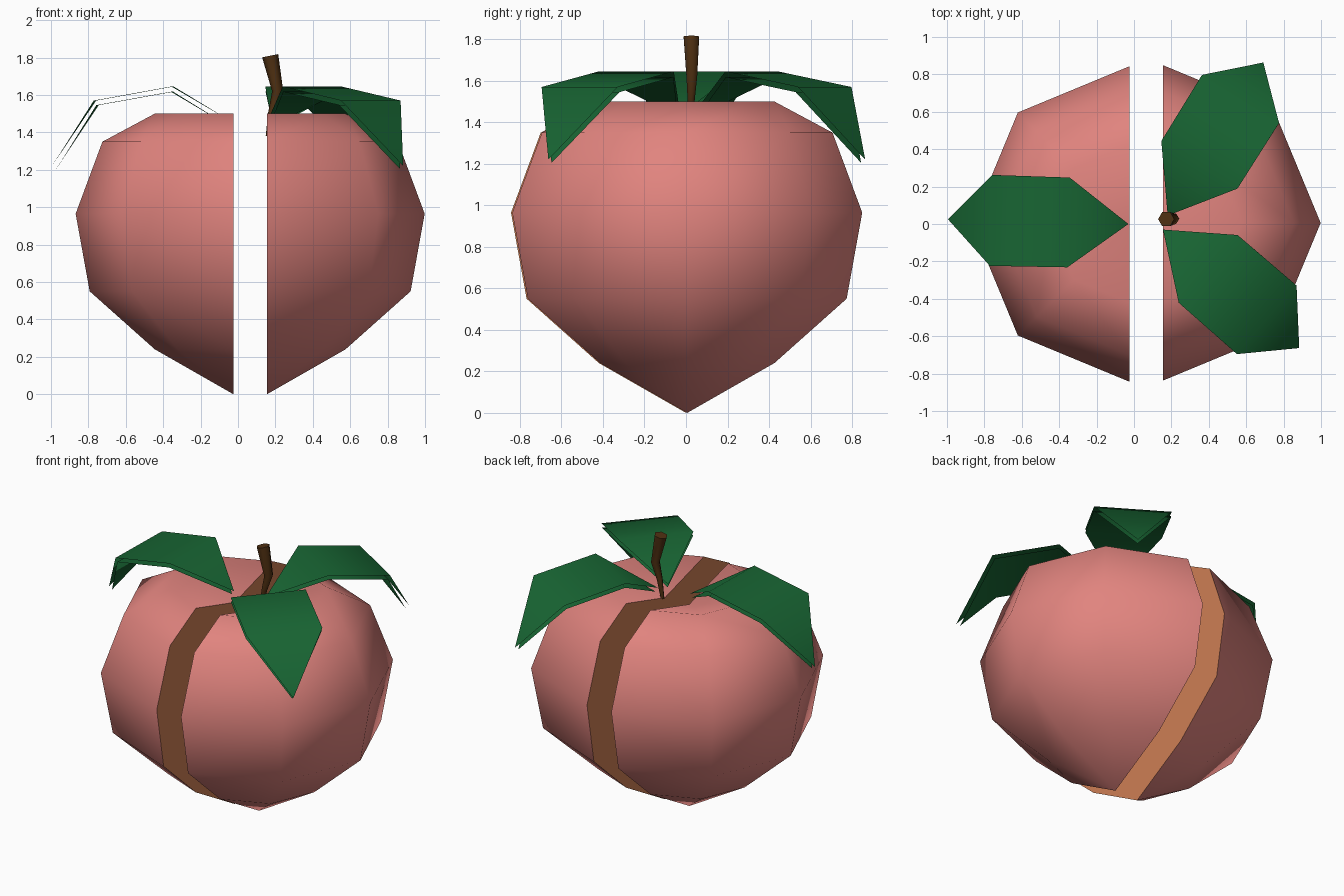
import bpy, bmesh, math
from mathutils import Vector, Matrix

if "Cube" in bpy.data.objects:
    bpy.data.objects.remove(bpy.data.objects["Cube"])


def material(name, rgb):
    m = bpy.data.materials.new(name)
    m.diffuse_color = (*rgb, 1)
    m.use_nodes = True
    m.node_tree.nodes["Principled BSDF"].inputs["Base Color"].default_value = m.diffuse_color
    return m


SKIN = material("skin", (0.75, 0.23, 0.21))
FLESH = material("flesh", (0.62, 0.21, 0.09))
LEAF = material("leaf_green", (0.009, 0.13, 0.033))
BARK = material("bark", (0.08, 0.03, 0.006))


def finish(name, bm, mats, angle):
    me = bpy.data.meshes.new(name)
    bm.to_mesh(me)
    bm.free()
    ob = bpy.data.objects.new(name, me)
    bpy.context.collection.objects.link(ob)
    for m in mats:
        me.materials.append(m)
    bpy.ops.object.select_all(action='DESELECT')
    ob.select_set(True)
    bpy.context.view_layer.objects.active = ob
    bpy.ops.object.shade_smooth_by_angle(angle=math.radians(angle))
    return ob


# Peach halves: half revolution of a (radius, z) profile, capped by a flat cut face
PROFILE = [(0.42, 0.24), (0.768, 0.55), (0.843, 0.965), (0.70, 1.35), (0.42, 1.5)]


def half(name, side, x, y):
    bm = bmesh.new()
    bottom = bm.verts.new((x, y, 0))
    dimple = bm.verts.new((x, y, 1.38))
    cols = []
    for i in range(5):
        a = -math.pi / 2 + i * math.pi / 4
        cols.append([bm.verts.new((x + side * r * math.cos(a), y + r * math.sin(a), z))
                     for r, z in PROFILE])
    for a, b in zip(cols, cols[1:]):
        bm.faces.new((bottom, b[0], a[0]))
        bm.faces.new((dimple, a[-1], b[-1]))
        for j in range(len(PROFILE) - 1):
            bm.faces.new((a[j], b[j], b[j + 1], a[j + 1]))
    cut = bm.faces.new([bottom] + cols[0] + [dimple] + cols[-1][::-1])
    cut.material_index = 1
    bmesh.ops.recalc_face_normals(bm, faces=bm.faces)
    finish(name, bm, [SKIN, FLESH], 60)


half("peach_half_left", -1, -0.025, 0.0)
half("peach_half_right", 1, 0.155, 0.006)


# Leaves: folded hexagons made of two thin sheets
def leaf(name, base, angle):
    bm = bmesh.new()
    m = Matrix.Translation((*base, 0)) @ Matrix.Rotation(math.radians(angle), 4, 'Z')
    pts = [(0, 0, 1.455), (0.32, -0.24, 1.645), (0.32, 0.24, 1.645),
           (0.735, -0.243, 1.57), (0.735, 0.243, 1.57), (0.965, 0, 1.22)]
    v = [bm.verts.new(m @ Vector(p)) for p in pts]
    for f in ((0, 1, 2), (1, 3, 4, 2), (3, 5, 4)):
        bm.faces.new([v[i] for i in f])
    ob = finish(name, bm, [LEAF], 80)
    s = ob.modifiers.new("sheets", 'SOLIDIFY')
    s.thickness = 0.028
    s.use_rim = False


leaf("leaf_left", (-0.03, 0.0), 178.5)
leaf("leaf_back", (0.18, 0.045), 58)
leaf("leaf_front", (0.155, -0.03), -41)

# Stem: bent, flaring tube
bm = bmesh.new()
SIDES = 6
rings = []
for cx, cy, z, r, tilt in ((0.16, 0.025, 1.38, 0.012, 0), (0.182, 0.025, 1.51, 0.02, 0),
                           (0.212, 0.028, 1.62, 0.03, 0), (0.172, 0.026, 1.81, 0.043, 0.2)):
    ring = []
    for i in range(SIDES):
        a = 2 * math.pi * i / SIDES
        dx = r * math.cos(a)
        ring.append(bm.verts.new((cx + dx, cy + r * math.sin(a), z + dx * tilt)))
    rings.append(ring)
for a, b in zip(rings, rings[1:]):
    for i in range(SIDES):
        k = (i + 1) % SIDES
        bm.faces.new((a[i], a[k], b[k], b[i]))
bm.faces.new(rings[-1])
bm.faces.new(rings[0][::-1])
finish("stem", bm, [BARK], 65)
